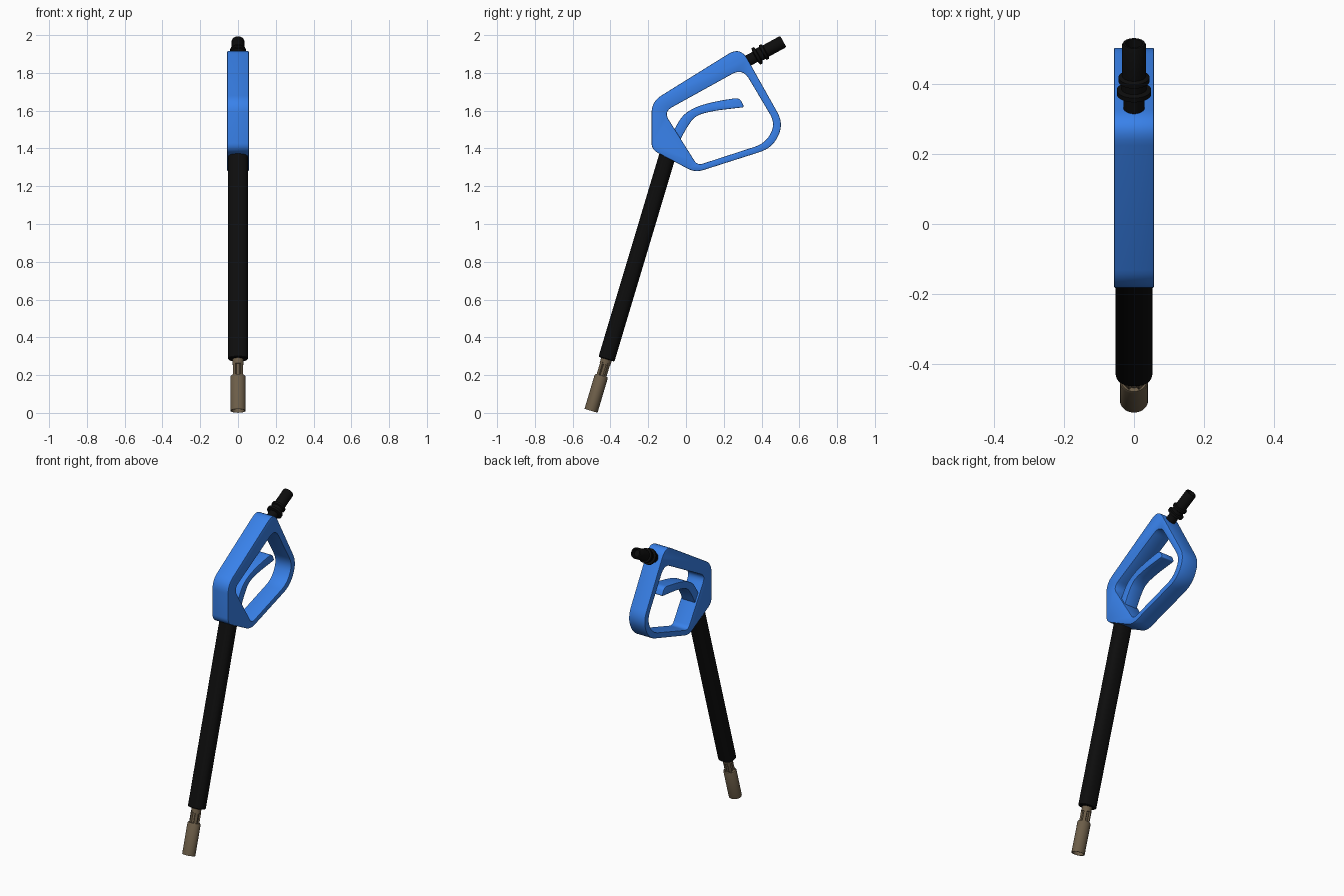
import bpy, bmesh, math
from mathutils import Vector, Matrix

if "Cube" in bpy.data.objects:
    bpy.data.objects.remove(bpy.data.objects["Cube"])


def material(name, rgb):
    m = bpy.data.materials.new(name)
    m.diffuse_color = (*rgb, 1)
    m.use_nodes = True
    m.node_tree.nodes["Principled BSDF"].inputs["Base Color"].default_value = m.diffuse_color
    return m


BLUE = material("blue_plastic", (0.04, 0.22, 0.82))
BLACK = material("black_rubber", (0.004, 0.004, 0.004))
BROWN = material("bronze_metal", (0.15, 0.11, 0.065))


def finish(ob, mat, angle=35):
    bm = bmesh.new()
    bm.from_mesh(ob.data)
    bmesh.ops.remove_doubles(bm, verts=bm.verts, dist=0.0003)
    bmesh.ops.recalc_face_normals(bm, faces=bm.faces)
    bm.to_mesh(ob.data)
    bm.free()
    ob.data.materials.clear()
    ob.data.materials.append(mat)
    bpy.ops.object.select_all(action='DESELECT')
    ob.select_set(True)
    bpy.context.view_layer.objects.active = ob
    bpy.ops.object.shade_smooth_by_angle(angle=math.radians(angle))


def rounded(corners, steps=8):
    """Outline in (y, z) from (y, z, cut) corners, each corner rounded off."""
    out = []
    n = len(corners)
    for i, (y, z, cut) in enumerate(corners):
        p = Vector((y, z))
        a = Vector(corners[i - 1][:2]) - p
        b = Vector(corners[(i + 1) % n][:2]) - p
        s = p + a.normalized() * min(cut, a.length * 0.47)
        e = p + b.normalized() * min(cut, b.length * 0.47)
        for k in range(steps + 1):
            t = k / steps
            out.append(s * (1 - t) ** 2 + p * 2 * t * (1 - t) + e * t * t)
    return out


def plate(name, outlines, half_width, mat, bevel=0.004):
    """Extrude side-view outlines (later ones are holes) across x."""
    cu = bpy.data.curves.new(name, 'CURVE')
    cu.dimensions = '2D'
    cu.fill_mode = 'BOTH'
    cu.extrude = half_width - bevel
    cu.bevel_depth = bevel
    cu.bevel_resolution = 1
    cu.offset = -bevel
    for corners in outlines:
        pts = rounded(corners)
        sp = cu.splines.new('POLY')
        sp.points.add(len(pts) - 1)
        for q, p in zip(sp.points, pts):
            q.co = (p.x, p.y, 0, 1)
        sp.use_cyclic_u = True
    ob = bpy.data.objects.new(name, cu)
    bpy.context.collection.objects.link(ob)
    bpy.ops.object.select_all(action='DESELECT')
    ob.select_set(True)
    bpy.context.view_layer.objects.active = ob
    bpy.ops.object.convert(target='MESH')
    ob = bpy.context.view_layer.objects.active
    ob.data.transform(Matrix(((0, 0, 1, 0), (1, 0, 0, 0), (0, 1, 0, 0), (0, 0, 0, 1))))
    finish(ob, mat)


def turned(name, origin, axis, profile, mat, sx=1.0, power=2.0, seg=40):
    """Loft (distance, radius) rings along an axis in the y-z plane."""
    d = Vector((0, *axis)).normalized()
    u = Vector((1, 0, 0))
    v = d.cross(u)
    o = Vector((0, *origin))
    bm = bmesh.new()
    rings = []
    for t, r in profile:
        ring = []
        for k in range(seg):
            c, s = math.cos(2 * math.pi * k / seg), math.sin(2 * math.pi * k / seg)
            c = math.copysign(abs(c) ** (2 / power), c)
            s = math.copysign(abs(s) ** (2 / power), s)
            ring.append(bm.verts.new(o + d * t + u * c * r * sx + v * s * r))
        rings.append(ring)
    for a, b in zip(rings, rings[1:]):
        for k in range(seg):
            j = (k + 1) % seg
            bm.faces.new((a[k], a[j], b[j], b[k]))
    bm.faces.new(rings[0])
    bm.faces.new(rings[-1])
    me = bpy.data.meshes.new(name)
    bm.to_mesh(me)
    bm.free()
    ob = bpy.data.objects.new(name, me)
    bpy.context.collection.objects.link(ob)
    finish(ob, mat)


# Handle frame with its grip opening
outer = [(-.182, 1.648, .06), (.288, 1.94, .075), (.518, 1.53, .07), (.457, 1.402, .07),
         (.049, 1.272, .045), (-.182, 1.394, .035)]
inner = [(-.118, 1.594, .05), (.30, 1.825, .065), (.475, 1.53, .06), (.42, 1.427, .06),
         (.06, 1.31, .03)]
plate("handle_frame", [outer, inner], 0.057, BLUE)

# Curved trigger lever
trigger = [(-.085, 1.47, .01), (-.065, 1.495, .02), (-.02, 1.575, .05), (.05, 1.62, .05),
           (.15, 1.648, .05), (.285, 1.67, .035), (.308, 1.618, .012), (.27, 1.614, .03),
           (.15, 1.60, .05), (.05, 1.575, .05), (.003, 1.51, .04), (-.038, 1.43, .01),
           (-.06, 1.43, .01)]
plate("trigger", [trigger], 0.045, BLUE)

# Lance tube, neck and hollow nozzle share one slanted axis
BASE, AXIS = (-.503, .011), (.287, .958)
turned("lance_tube", BASE, AXIS, [(.285, .04), (.289, .044), (1.46, .044)], BLACK, 1.2, 2.5)
turned("nozzle_neck", BASE, AXIS, [(.17, .021), (.31, .021)], BROWN)
turned("neck_collar", BASE, AXIS, [(.255, .029), (.31, .029)], BROWN)
turned("nozzle_tip", BASE, AXIS, [(.05, .028), (0, .031), (0, .036), (.188, .036), (.195, .032)],
       BROWN, 1.12)

# Ribs around the neck
d = Vector((0, *AXIS)).normalized()
rot = Vector((0, 0, 1)).rotation_difference(d).to_matrix().to_4x4()
for i in range(4):
    bpy.ops.mesh.primitive_cube_add(size=1)
    rib = bpy.context.object
    rib.name = f"neck_rib_{i + 1}"
    rib.data.transform(
        Matrix.Translation(Vector((0, *BASE)) + d * .225) @ rot
        @ Matrix.Rotation(math.pi / 4 + i * math.pi / 2, 4, 'Z')
        @ Matrix.Translation((.022, 0, 0)) @ Matrix.Diagonal((.014, .018, .08, 1)))
    finish(rib, BROWN)

# Hose connector with two collars
turned("hose_connector", (.335, 1.868), (.878, .479),
       [(-.04, .03), (.035, .03), (.04, .049), (.054, .049), (.058, .036), (.078, .036),
        (.082, .044), (.095, .044), (.1, .034), (.2, .034), (.205, .031), (.205, .024), (.18, .022)],
       BLACK)
